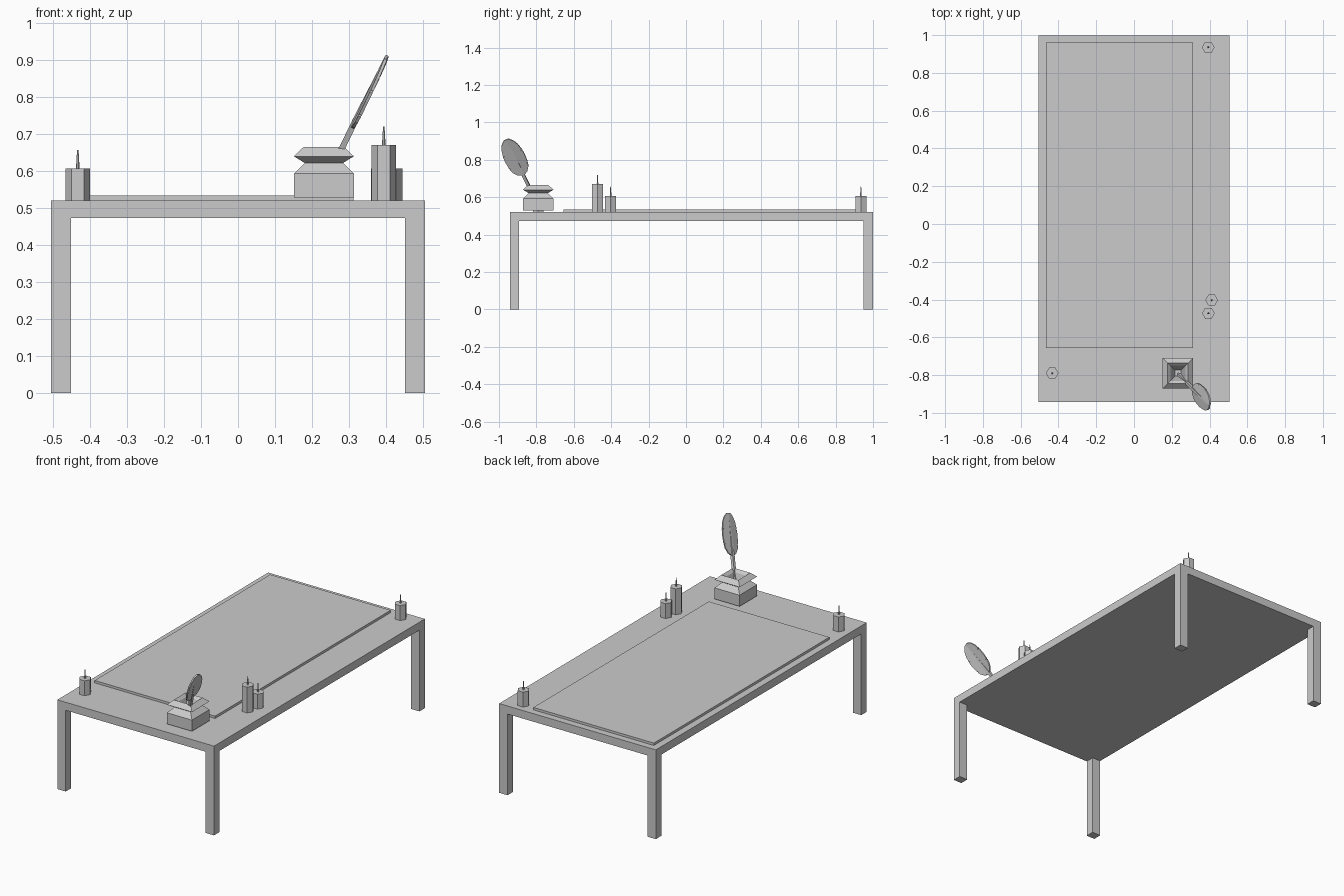
import bpy, bmesh
from mathutils import Vector

if "Cube" in bpy.data.objects:
    bpy.data.objects.remove(bpy.data.objects["Cube"])


def make(name, bm):
    bmesh.ops.recalc_face_normals(bm, faces=bm.faces)
    me = bpy.data.meshes.new(name)
    bm.to_mesh(me)
    bm.free()
    ob = bpy.data.objects.new(name, me)
    bpy.context.collection.objects.link(ob)
    return ob


def box(name, x0, x1, y0, y1, z0, z1):
    bm = bmesh.new()
    bmesh.ops.create_cube(bm, size=1)
    for v in bm.verts:
        v.co = ((x0 + x1) / 2 + v.co.x * (x1 - x0),
                (y0 + y1) / 2 + v.co.y * (y1 - y0),
                (z0 + z1) / 2 + v.co.z * (z1 - z0))
    return make(name, bm)


def loft(name, rings):
    """Skin a list of equal-length point rings, capping both ends."""
    bm = bmesh.new()
    vs = [[bm.verts.new(p) for p in r] for r in rings]
    n = len(vs[0])
    for a, b in zip(vs, vs[1:]):
        for i in range(n):
            bm.faces.new((a[i], a[(i + 1) % n], b[(i + 1) % n], b[i]))
    bm.faces.new(vs[0][::-1])
    bm.faces.new(vs[-1])
    return make(name, bm)


def prism(name, x, y, z0, z1, r0, r1):
    bm = bmesh.new()
    bmesh.ops.create_cone(bm, cap_ends=True, segments=6, radius1=r0, radius2=r1, depth=z1 - z0)
    # corners point along x
    xs = max(v.co.x for v in bm.verts)
    if xs < r0 * 0.95:
        for v in bm.verts:
            v.co.x, v.co.y = v.co.y, v.co.x
    bmesh.ops.translate(bm, verts=bm.verts, vec=(x, y, (z0 + z1) / 2))
    return make(name, bm)


# Table: top and four legs flush with the corners
X, Y0, Y1, TOP = 0.505, -0.942, 0.999, 0.52
box("table_top", -X, X, Y0, Y1, 0.473, TOP)
for side, xa, xb in (("left", -X, -X + 0.054), ("right", X - 0.054, X)):
    box("front_leg_" + side, xa, xb, Y0, Y0 + 0.05, 0, 0.473)
    box("back_leg_" + side, xa, xb, Y1 - 0.05, Y1, 0, 0.473)

# Flat sheet on the table
box("sheet", -0.465, 0.312, -0.656, 0.96, TOP, 0.534)

# Hexagonal candles with pointed wicks
for i, (x, y, h) in enumerate([(-0.433, -0.79, 0.607), (0.394, -0.473, 0.67),
                               (0.411, -0.403, 0.607), (0.393, 0.935, 0.607)]):
    prism(f"candle_{i}", x, y, TOP, h, 0.0335, 0.0335)
    prism(f"wick_{i}", x, y, h, h + 0.05, 0.005, 0.002)

# Square inkwell, profile continues down into the funnel opening
CX, CY = 0.232, -0.79
profile = [(0.081, 0.528), (0.081, 0.593), (0.052, 0.622), (0.081, 0.64),
           (0.055, 0.665), (0.040, 0.650), (0.016, 0.575)]
loft("inkwell", [[(CX + sx * h, CY + sy * h, z) for sx, sy in
                  ((-1, -1), (1, -1), (1, 1), (-1, 1))] for h, z in profile])

# Quill frame: axis, blade width direction, blade normal
base = Vector((CX, -0.792, 0.56))
tip = Vector((0.4, -0.962, 0.908))
d = (tip - base).normalized()
w = (Vector((0, 1, 0)) - d * d.y).normalized()
n = d.cross(w)
L = (tip - base).length

# Quill shaft, tapering toward the tip
loft("quill_shaft", [[base + d * L * t + (w * a + n * b) * r
                      for a, b in ((-1, -1), (1, -1), (1, 1), (-1, 1))]
                     for t, r in ((0, 0.008), (0.5, 0.008), (0.99, 0.003))])

# Feather blade: two vanes folded slightly, with small nicks in the edge
outline = [(0.46, 0.008), (0.49, 0.030), (0.55, 0.047), (0.60, 0.053), (0.607, 0.044),
           (0.614, 0.054), (0.72, 0.057), (0.79, 0.056), (0.797, 0.046), (0.804, 0.055),
           (0.89, 0.047), (0.95, 0.035), (1.0, 0.014)]
bm = bmesh.new()
mid = [bm.verts.new(base + d * L * t) for t, h in outline]
for s in (-1, 1):
    edge = [bm.verts.new(base + d * L * t + w * h * s - n * h * 0.1) for t, h in outline]
    for i in range(len(outline) - 1):
        bm.faces.new((mid[i], mid[i + 1], edge[i + 1], edge[i]))
feather = make("quill_feather", bm)
sol = feather.modifiers.new("thickness", 'SOLIDIFY')
sol.thickness = 0.008
sol.offset = 0
